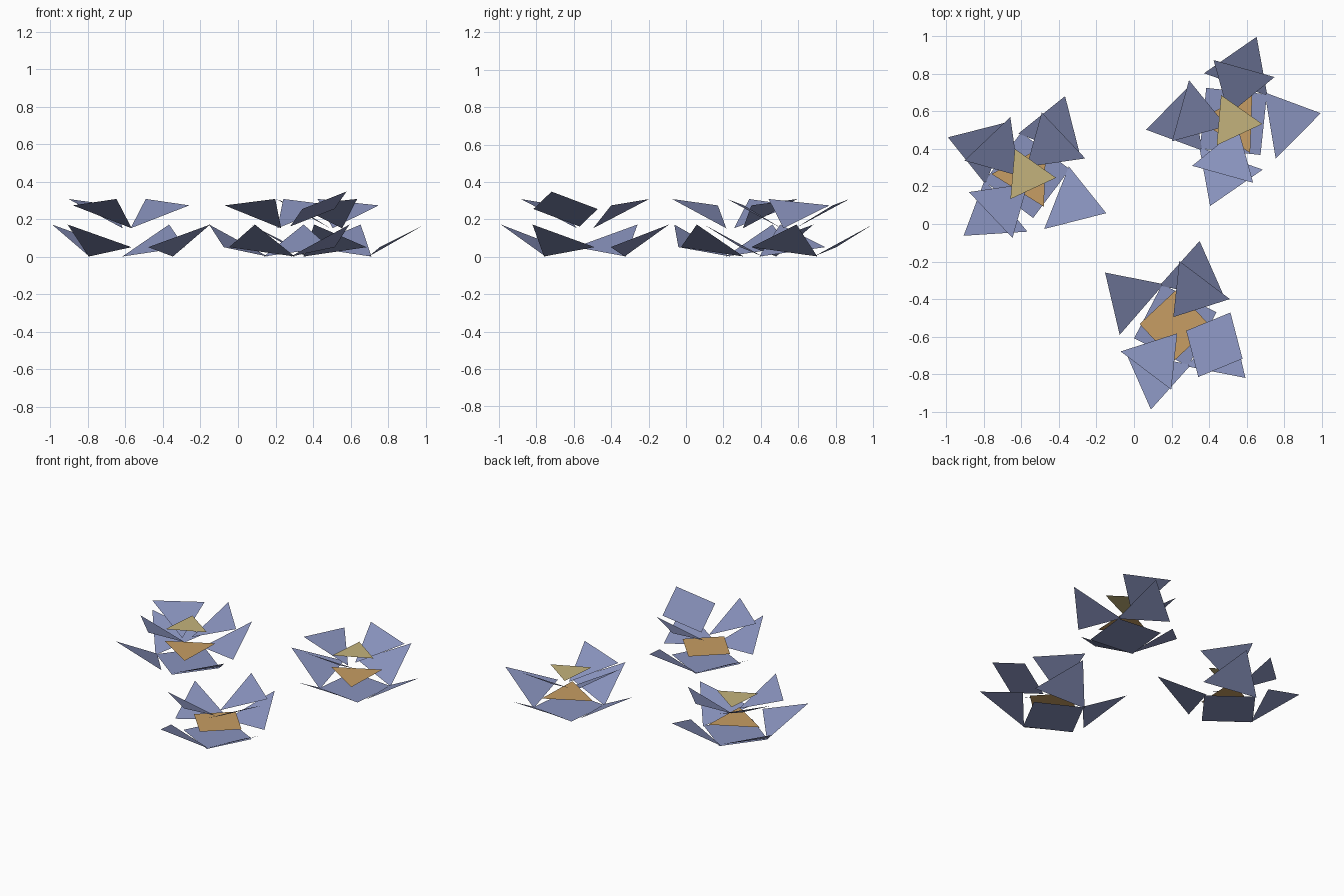
import bpy
from math import cos, sin, pi, radians
from mathutils import Matrix, Vector

cube = bpy.data.objects.get("Cube")
if cube:
    bpy.data.objects.remove(cube, do_unlink=True)


def make_material(name, colour):
    mat = bpy.data.materials.new(name)
    mat.use_nodes = True
    mat.diffuse_color = (*colour, 1)
    bsdf = next(n for n in mat.node_tree.nodes if n.type == 'BSDF_PRINCIPLED')
    bsdf.inputs["Base Color"].default_value = (*colour, 1)
    return mat


BLUE = make_material("dusty blue", (0.25, 0.29, 0.51))
ORANGE = make_material("warm orange", (0.57, 0.34, 0.125))
YELLOW = make_material("pale yellow", (0.55, 0.45, 0.2))


def flat_polygon(name, sides, radius, roll, matrix, mat):
    """One flat regular polygon, first corner turned by roll degrees."""
    corners = []
    for i in range(sides):
        a = radians(roll) + 2 * pi * i / sides
        corners.append(matrix @ Vector((radius * cos(a), radius * sin(a), 0)))
    mesh = bpy.data.meshes.new(name)
    mesh.from_pydata(corners, [], [range(sides)])
    mesh.materials.append(mat)
    obj = bpy.data.objects.new(name, mesh)
    bpy.context.collection.objects.link(obj)


def petal(name, sides, radius, roll, centre, turn, offset):
    """A polygon leaning outward, placed around the flower centre."""
    place = (Matrix.Translation(centre)
             @ Matrix.Rotation(radians(turn), 4, 'Z')
             @ Matrix.Translation(offset)
             @ Matrix.Rotation(radians(-29), 4, 'Y'))
    flat_polygon(name, sides, radius, roll, place, BLUE)


def flower(name, x, y, turn, twists, first_upper, square_upper, core_sides, has_tip):
    centre = Vector((x, y, 0))

    def level(z):
        return Matrix.Translation((x, y, z))

    # Flat layers: base, core and tip
    flat_polygon(name + "_base", 4, 0.23, turn + 44, level(0), BLUE)
    flat_polygon(name + "_core", core_sides, 0.19, 178, level(0.09), ORANGE)
    if has_tip:
        flat_polygon(name + "_tip", 3, 0.155, -5, level(0.25), YELLOW)

    # Lower ring of four petals, each twisted one way or the other
    for i, twist in enumerate(twists):
        petal(f"{name}_lower_petal_{i + 1}", 3, 0.209, 16.5 * twist, centre,
              turn + 90 * i, (0.285, 0.025 * twist, 0.075))

    # Upper ring of three petals
    for i in range(3):
        angle = turn + 90 * (first_upper + i)
        part = f"{name}_upper_petal_{i + 1}"
        if i == square_upper:
            petal(part, 4, 0.192, 0, centre, angle, (0.233, 0, 0.255))
        else:
            petal(part, 3, 0.196, 48, centre, angle, (0.202, -0.012, 0.245))


flower("left_flower", -0.57, 0.26, 54, (1, 1, -1, 1), 0, None, 3, True)
flower("back_flower", 0.53, 0.547, 85, (-1, 1, -1, 1), 0, None, 3, True)
flower("front_flower", 0.22, -0.54, 63.5, (1, -1, 1, -1), 2, 1, 4, False)
